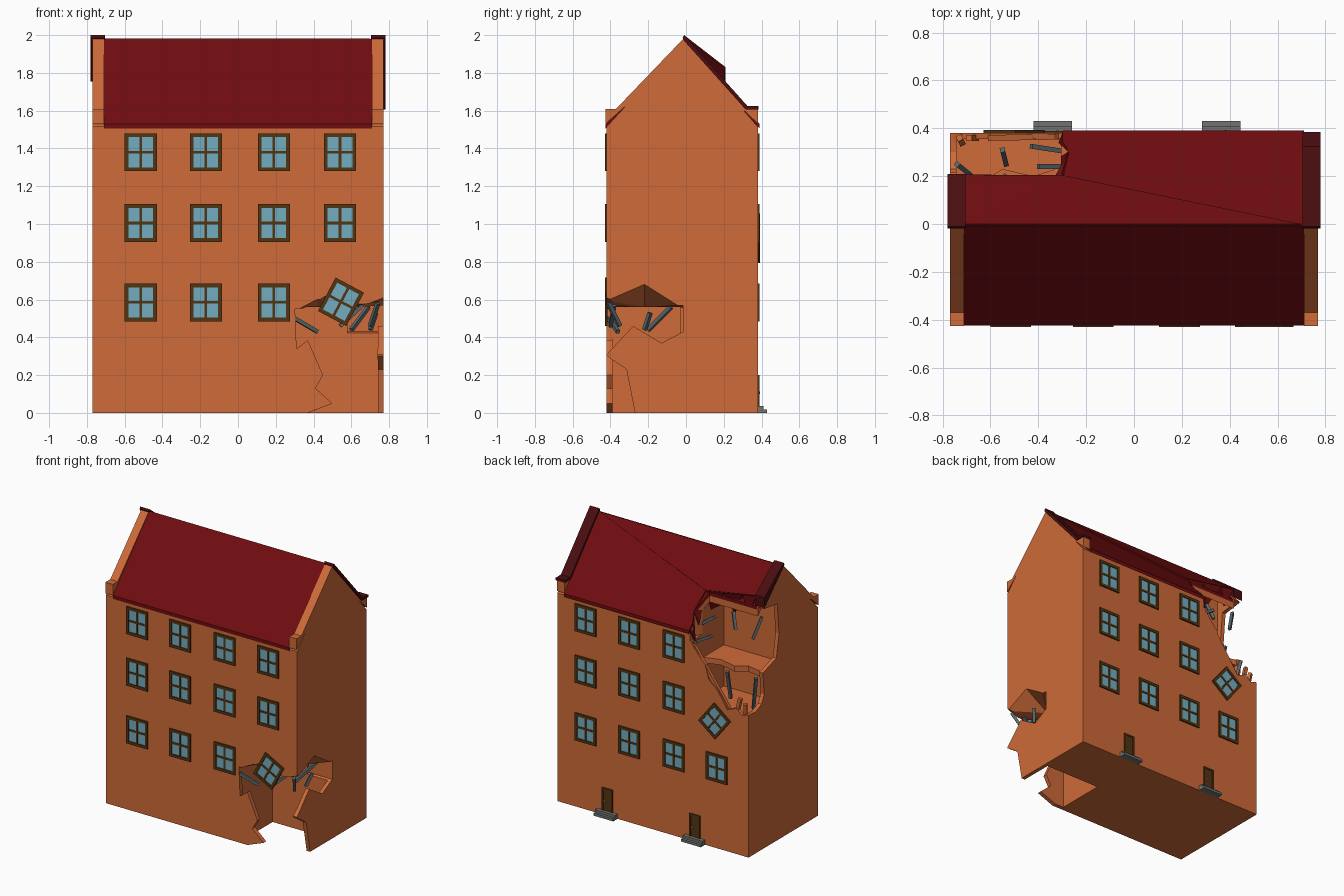
import bpy, bmesh, math
from mathutils import Matrix, Vector

if "Cube" in bpy.data.objects:
    bpy.data.objects.remove(bpy.data.objects["Cube"])


def material(name, rgb):
    m = bpy.data.materials.new(name)
    m.diffuse_color = (*rgb, 1)
    m.use_nodes = True
    m.node_tree.nodes["Principled BSDF"].inputs["Base Color"].default_value = m.diffuse_color
    return m


ORANGE = material("orange_plaster", (0.62, 0.145, 0.04))
ROOF = material("red_roof", (0.16, 0.004, 0.005))
COPING = material("dark_red_coping", (0.065, 0.004, 0.005))
FRAME = material("brown_frame", (0.085, 0.035, 0.006))
GLASS = material("blue_glass", (0.17, 0.42, 0.53))
STEEL = material("grey_beam", (0.10, 0.14, 0.155))
STONE = material("grey_stone", (0.17, 0.17, 0.165))
BRASS = material("brass", (0.4, 0.25, 0.05))


def finish(name, bm, *mats):
    bmesh.ops.recalc_face_normals(bm, faces=bm.faces)
    me = bpy.data.meshes.new(name)
    bm.to_mesh(me)
    bm.free()
    for m in mats:
        me.materials.append(m)
    ob = bpy.data.objects.new(name, me)
    bpy.context.collection.objects.link(ob)
    return ob


def prism(name, pts, axis, a, b, mat=None, top=9.0):
    """Extrude a 2D outline along an axis; the far end may be clamped to a lower top."""
    put = {"x": lambda u, v, d: (d, u, v), "y": lambda u, v, d: (u, d, v),
           "z": lambda u, v, d: (u, v, d)}[axis]
    bm = bmesh.new()
    A = [bm.verts.new(put(u, v, a)) for u, v in pts]
    B = [bm.verts.new(put(u, min(v, top), b)) for u, v in pts]
    bm.faces.new(A)
    bm.faces.new(B[::-1])
    n = len(pts)
    for i in range(n):
        j = (i + 1) % n
        bm.faces.new((A[i], B[i], B[j], A[j]))
    if top < 9:
        bmesh.ops.triangulate(bm, faces=bm.faces)
    return finish(name, bm, *([mat] if mat else []))


def add_box(bm, lo, hi, index=0):
    c = [(p + q) / 2 for p, q in zip(lo, hi)]
    s = [q - p for p, q in zip(lo, hi)]
    r = bmesh.ops.create_cube(bm, size=1, matrix=Matrix.Translation(c) @ Matrix.Diagonal((*s, 1)))
    for f in {f for v in r["verts"] for f in v.link_faces}:
        f.material_index = index


def box(name, lo, hi, *mats):
    bm = bmesh.new()
    add_box(bm, lo, hi)
    return finish(name, bm, *mats)


def cut(ob, cutters):
    mat = ob.data.materials[0]
    for c in cutters:
        m = ob.modifiers.new("cut", "BOOLEAN")
        m.object, m.operation, m.solver = c, "DIFFERENCE", "EXACT"
    dg = bpy.context.evaluated_depsgraph_get()
    me = bpy.data.meshes.new_from_object(ob.evaluated_get(dg))
    ob.modifiers.clear()
    ob.data = me
    me.materials.clear()
    me.materials.append(mat)
    for p in me.polygons:
        p.material_index = 0


# Solid house, roof skin and raised gable parapets
body = prism("house_body", [(-0.42, 0), (0.38, 0), (0.38, 1.515), (-0.01, 1.962), (-0.42, 1.515)],
             "x", -0.77, 0.77, ORANGE)
roof = prism("roof", [(-0.425, 1.53), (-0.01, 1.98), (0.39, 1.53), (0.39, 1.505),
                      (-0.01, 1.95), (-0.425, 1.505)], "x", -0.71, 0.71, ROOF)
gable = [(-0.426, 1.53), (-0.426, 1.61), (-0.37, 1.61), (-0.01, 1.985), (0.32, 1.61),
         (0.382, 1.61), (0.382, 1.53), (-0.01, 1.9)]
gable_l = prism("left_gable", gable, "x", -0.77, -0.71, ORANGE)
gable_r = prism("right_gable", gable, "x", 0.71, 0.77, ORANGE)
prism("right_coping", [(-0.018, 1.985), (-0.01, 2), (0.325, 1.625), (0.385, 1.625),
                       (0.385, 1.607), (0.315, 1.607), (-0.01, 1.97)], "x", 0.705, 0.78, COPING)
prism("lifted_left_coping", [(-0.018, 1.985), (-0.01, 2), (0.21, 1.83), (0.21, 1.755),
                             (-0.01, 1.97)], "x", -0.78, -0.705, COPING)

# Cutters: two blown-out rooms and their ragged wall holes
corner_room = box("c1", (0.3, -0.39, -0.1), (0.742, -0.03, 0.56))
front_hole = prism("c2", [(0.37, -0.05), (0.37, 0), (0.5, 0.05), (0.41, 0.13), (0.45, 0.2),
                          (0.37, 0.385), (0.31, 0.34), (0.302, 0.55), (0.42, 0.61), (0.5, 0.66),
                          (0.66, 0.58), (0.8, 0.635), (0.8, 0.46), (0.738, 0.46), (0.738, -0.05)],
                   "y", -0.45, -0.28, top=0.558)
side_hole = prism("c3", [(-0.45, -0.05), (-0.27, -0.05), (-0.27, 0), (-0.315, 0.23), (-0.424, 0.305),
                         (-0.28, 0.46), (-0.13, 0.37), (-0.015, 0.43), (-0.015, 0.57),
                         (-0.22, 0.7), (-0.45, 0.6)], "x", 0.8, 0.58, top=0.558)
upper_room = prism("c4", [(0.0, 0.98), (0.355, 0.98), (0.355, 1.5), (0.0, 1.9)], "x", -0.742, -0.305)
back_hole = prism("c5", [(-0.31, 1.7), (-0.315, 1.43), (-0.42, 1.31), (-0.45, 1.21), (-0.52, 1.15),
                         (-0.6, 1.03), (-0.67, 1.06), (-0.72, 1.02), (-0.8, 1.05), (-0.8, 1.7)],
                  "y", 0.34, 0.45)
end_hole = prism("c6", [(0.45, 1.04), (0.3, 1.03), (0.23, 1.06), (0.2, 1.12), (0.215, 1.28),
                        (0.06, 1.33), (0.03, 1.5), (0.05, 1.72), (0.19, 1.74), (0.45, 1.74)],
                 "x", -0.8, -0.72)
roof_hole = prism("c7", [(-0.85, 0.2), (-0.33, 0.2), (-0.275, 0.3), (-0.3, 0.35), (-0.292, 0.5),
                         (-0.85, 0.5)], "z", 1.45, 2.1)
cutters = [corner_room, front_hole, side_hole, upper_room, back_hole, end_hole, roof_hole]
cut(body, cutters)
cut(roof, [roof_hole])
cut(gable_l, [end_hole, roof_hole])
for c in cutters:
    bpy.data.objects.remove(c)

# Broken floor between the two upper storeys
prism("broken_floor", [(-0.745, -0.005), (-0.3, -0.005), (-0.3, 0.24), (-0.42, 0.2), (-0.55, 0.23),
                       (-0.63, 0.18), (-0.745, 0.2)], "z", 1.24, 1.28, ORANGE)


# Torn sheets: the lifted roof slope and jagged scraps hanging from the edges
def sheet(name, faces, mat, thick=0.012):
    bm = bmesh.new()
    for f in faces:
        bm.faces.new([bm.verts.new(p) for p in f])
    bmesh.ops.remove_doubles(bm, verts=bm.verts, dist=1e-4)
    ob = finish(name, bm, mat)
    s = ob.modifiers.new("thickness", "SOLIDIFY")
    s.thickness, s.offset = thick, 0
    return ob


R, P, Q, S = (0.7, -0.005, 1.978), (-0.71, -0.005, 1.978), (-0.71, 0.2, 1.82), (-0.3, 0.2, 1.75)
sheet("lifted_roof", [(R, P, S), (P, Q, S)], ROOF)
sheet("torn_roof_edge", [
    (Q, (-0.6, 0.2, 1.80), (-0.64, 0.19, 1.67)),
    ((-0.6, 0.2, 1.80), (-0.45, 0.2, 1.775), (-0.5, 0.15, 1.62)),
    ((-0.45, 0.2, 1.775), S, (-0.31, 0.15, 1.6), (-0.4, 0.16, 1.66)),
    (S, (-0.27, 0.3, 1.63), (-0.3, 0.28, 1.53)),
    ((-0.27, 0.3, 1.63), (-0.292, 0.385, 1.53), (-0.31, 0.34, 1.44))], ROOF)


# Loose beams
def beam(name, p, q, r, mat):
    p, q = Vector(p), Vector(q)
    d = q - p
    bm = bmesh.new()
    bmesh.ops.create_cube(bm, size=1, matrix=Matrix.Translation((p + q) / 2)
                          @ d.to_track_quat("Z", "Y").to_matrix().to_4x4()
                          @ Matrix.Diagonal((r, r, d.length, 1)))
    return finish(name, bm, mat)


for p, q in [((0.3, -0.41, 0.5), (0.42, -0.36, 0.43)), ((0.54, -0.4, 0.46), (0.66, -0.38, 0.57)),
             ((0.6, -0.2, 0.44), (0.69, -0.08, 0.56)), ((0.74, -0.41, 0.58), (0.7, -0.35, 0.46)),
             ((0.7, -0.22, 0.44), (0.73, -0.19, 0.53)),
             ((-0.43, 0.325, 1.5), (-0.3, 0.305, 1.42)), ((-0.4, 0.24, 1.6), (-0.29, 0.24, 1.52)),
             ((-0.55, 0.31, 1.27), (-0.535, 0.25, 1.05)), ((-0.74, 0.25, 1.25), (-0.69, 0.21, 1.0)),
             ((-0.73, 0.17, 1.66), (-0.68, 0.2, 1.5)), ((-0.5, 0.17, 1.64), (-0.54, 0.2, 1.53))]:
    beam("steel_beam", p, q, 0.02, STEEL)
for p, q in [((-0.66, 0.36, 1.0), (-0.69, 0.36, 1.13)), ((-0.72, 0.34, 0.99), (-0.73, 0.36, 1.1)),
             ((-0.32, 0.365, 1.42), (-0.6, 0.36, 1.03))]:
    beam("wall_splinter", p, q, 0.024, ORANGE)


# Windows: brown frame with cross bars around four panes
def window(name, x, y, z, back=False, tilt=0.0):
    bm = bmesh.new()
    w, h, t, m = 0.085, 0.1, 0.02, 0.007
    for s in (-1, 1):
        a, b = sorted((s * w, s * (w - t)))
        add_box(bm, (a, -0.01, -h), (b, 0.004, h))
        a, b = sorted((s * h, s * (h - t)))
        add_box(bm, (t - w, -0.01, a), (w - t, 0.004, b))
    add_box(bm, (-m, -0.008, t - h), (m, 0.003, h - t))
    add_box(bm, (t - w, -0.0078, -m), (w - t, 0.003, m))
    add_box(bm, (t - w, -0.004, t - h), (w - t, 0.002, h - t), 1)
    ob = finish(name, bm, FRAME, GLASS)
    ob.matrix_world = (Matrix.Translation((x, y, z)) @ Matrix.Rotation(math.pi if back else 0, 4, "Z")
                       @ Matrix.Rotation(tilt, 4, "Y"))


COLS, ROWS = (-0.515, -0.17, 0.19, 0.54), (0.585, 1.005, 1.38)
for x in COLS:
    for z in ROWS:
        if not (x == COLS[3] and z == ROWS[0]):
            window("front_window", x, -0.42, z)
        if x != COLS[0] or z == ROWS[0]:
            window("back_window", x, 0.38, z, True)
window("loose_front_window", 0.545, -0.42, 0.588, False, math.radians(28))
window("loose_back_window", -0.5, 0.382, 0.925, True, math.radians(38))

# Back doors with knob and two stone steps
for x in (0.365, -0.34):
    bm = bmesh.new()
    for s in (-1, 1):
        a, b = sorted((x + s * 0.042, x + s * 0.03))
        add_box(bm, (a, 0.375, 0.02), (b, 0.389, 0.2))
    add_box(bm, (x - 0.03, 0.375, 0.188), (x + 0.03, 0.389, 0.2))
    add_box(bm, (x - 0.03, 0.375, 0.02), (x + 0.03, 0.385, 0.188))
    add_box(bm, (x + 0.014, 0.385, 0.1), (x + 0.024, 0.392, 0.112), 1)
    finish("back_door", bm, FRAME, BRASS)
    bm = bmesh.new()
    add_box(bm, (x - 0.08, 0.375, 0), (x + 0.08, 0.43, 0.018))
    add_box(bm, (x - 0.08, 0.375, 0.018), (x + 0.08, 0.41, 0.036))
    finish("door_steps", bm, STONE)
